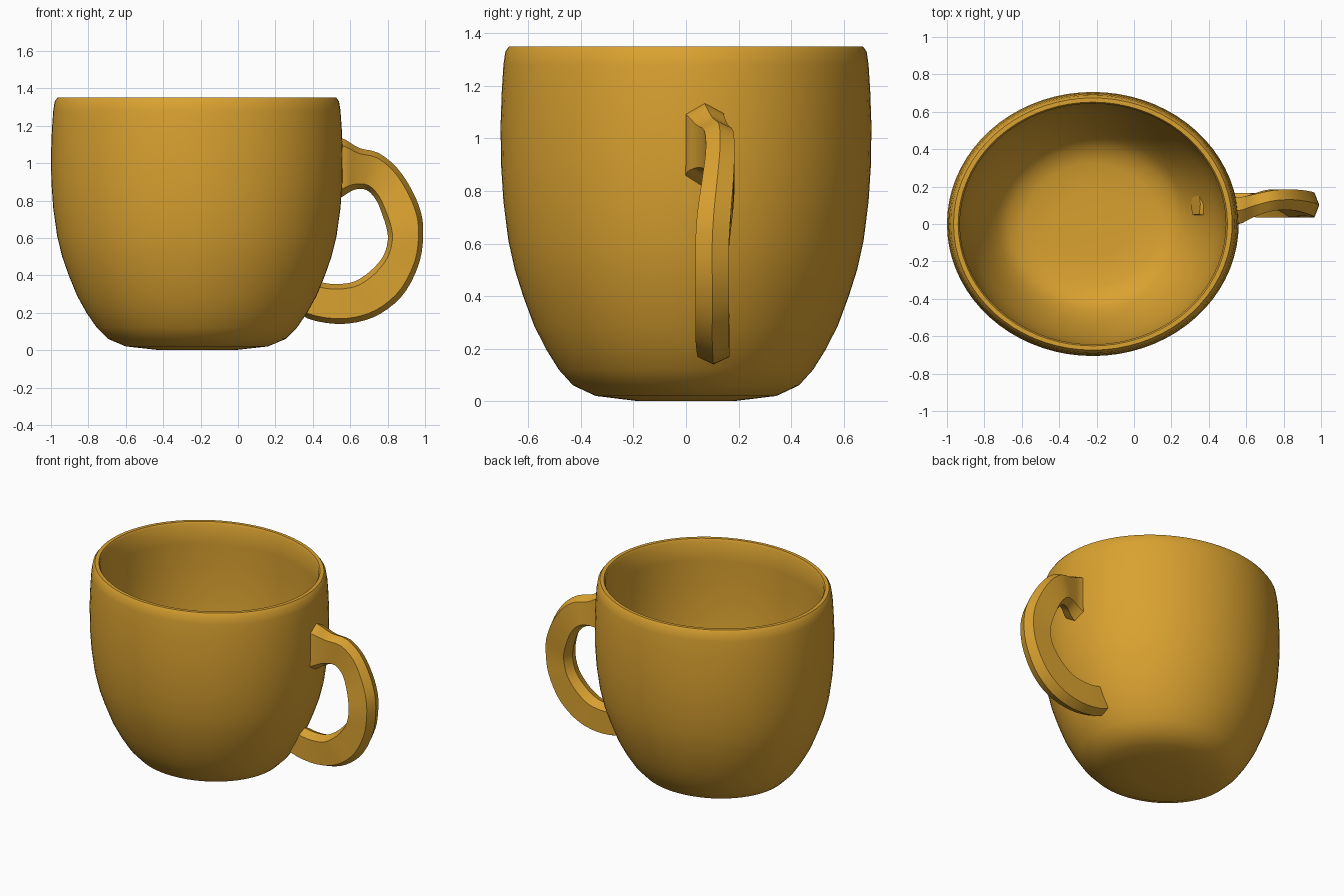
import bpy, bmesh, math
from mathutils import Vector

old = bpy.data.objects.get("Cube")
if old:
    bpy.data.objects.remove(old, do_unlink=True)

mat = bpy.data.materials.new("golden_glaze")
mat.use_nodes = True
colour = (0.70, 0.36, 0.03, 1)
mat.diffuse_color = colour
mat.node_tree.nodes["Principled BSDF"].inputs["Base Color"].default_value = colour


def finish(bm, name, angle):
    bmesh.ops.recalc_face_normals(bm, faces=bm.faces[:])
    me = bpy.data.meshes.new(name)
    bm.to_mesh(me)
    bm.free()
    me.materials.append(mat)
    ob = bpy.data.objects.new(name, me)
    bpy.context.collection.objects.link(ob)
    bpy.ops.object.select_all(action='DESELECT')
    ob.select_set(True)
    bpy.context.view_layer.objects.active = ob
    bpy.ops.object.shade_smooth_by_angle(angle=math.radians(angle))
    return ob


def bridge(bm, a, b):
    for i in range(len(a)):
        j = (i + 1) % len(a)
        bm.faces.new((a[i], a[j], b[j], b[i]))


# Cup wall: one profile, up the outside, over the rim and down the inside
profile = [(0.20, 0.0), (0.38, 0.02), (0.475, 0.06), (0.535, 0.12), (0.59, 0.20),
           (0.64, 0.29), (0.685, 0.40), (0.72, 0.50), (0.747, 0.61), (0.768, 0.76),
           (0.778, 0.90), (0.78, 1.05), (0.775, 1.18), (0.768, 1.28), (0.76, 1.33),
           (0.745, 1.35), (0.72, 1.35), (0.711, 1.335), (0.713, 1.20), (0.716, 1.05),
           (0.71, 0.80), (0.685, 0.61), (0.655, 0.50), (0.615, 0.38), (0.565, 0.27),
           (0.51, 0.18), (0.45, 0.12), (0.36, 0.09), (0.20, 0.08)]
SEG, CX, SQUASH = 72, -0.22, 0.905
bm = bmesh.new()
rings = []
for r, z in profile:
    rings.append([bm.verts.new((CX + r * math.cos(2 * math.pi * k / SEG),
                                SQUASH * r * math.sin(2 * math.pi * k / SEG), z))
                  for k in range(SEG)])
for a, b in zip(rings, rings[1:]):
    bridge(bm, a, b)
bm.faces.new(rings[0])
bm.faces.new(rings[-1])
finish(bm, "cup_body", 50)

# Handle stations: outer edge x z, inner edge x z, centre y, half width
stations = [
    (0.53, 1.14, 0.53, 0.80, 0.070, 0.075),
    (0.575, 1.125, 0.58, 0.835, 0.075, 0.070),
    (0.65, 1.08, 0.63, 0.86, 0.100, 0.060),
    (0.75, 1.055, 0.69, 0.855, 0.125, 0.055),
    (0.85, 0.975, 0.74, 0.80, 0.130, 0.055),
    (0.93, 0.855, 0.775, 0.715, 0.120, 0.060),
    (0.98, 0.73, 0.797, 0.64, 0.107, 0.064),
    (0.99, 0.61, 0.80, 0.58, 0.100, 0.064),
    (0.97, 0.47, 0.775, 0.50, 0.100, 0.064),
    (0.90, 0.32, 0.71, 0.425, 0.100, 0.064),
    (0.80, 0.22, 0.63, 0.37, 0.100, 0.064),
    (0.68, 0.16, 0.56, 0.355, 0.103, 0.062),
    (0.53, 0.14, 0.49, 0.355, 0.105, 0.060),
    (0.37, 0.17, 0.415, 0.365, 0.105, 0.058),
    (0.305, 0.235, 0.355, 0.345, 0.105, 0.055),
]


def catmull(p, q, r, s, t):
    return [0.5 * (2 * b + (c - a) * t + (2 * a - 5 * b + 4 * c - d) * t * t
                   + (3 * b - a - 3 * c + d) * t ** 3) for a, b, c, d in zip(p, q, r, s)]


last = len(stations) - 1
smooth = [catmull(stations[max(i - 1, 0)], stations[i], stations[i + 1],
                  stations[min(i + 2, last)], k / 3)
          for i in range(last) for k in range(3)] + [stations[-1]]

# Six-sided section: (position from outer to inner, side)
section = [(0, 0), (0.13, 1), (0.87, 1), (1, 0), (0.87, -1), (0.13, -1)]
bm = bmesh.new()
rings = []
for ox, oz, ix, iz, cy, hw in smooth:
    outer, inner = Vector((ox, cy, oz)), Vector((ix, cy, iz))
    rings.append([bm.verts.new(outer.lerp(inner, t) + Vector((0, s * hw, 0)))
                  for t, s in section])
for a, b in zip(rings, rings[1:]):
    bridge(bm, a, b)
bm.faces.new(rings[0])
bm.faces.new(rings[-1])
finish(bm, "handle", 32)
